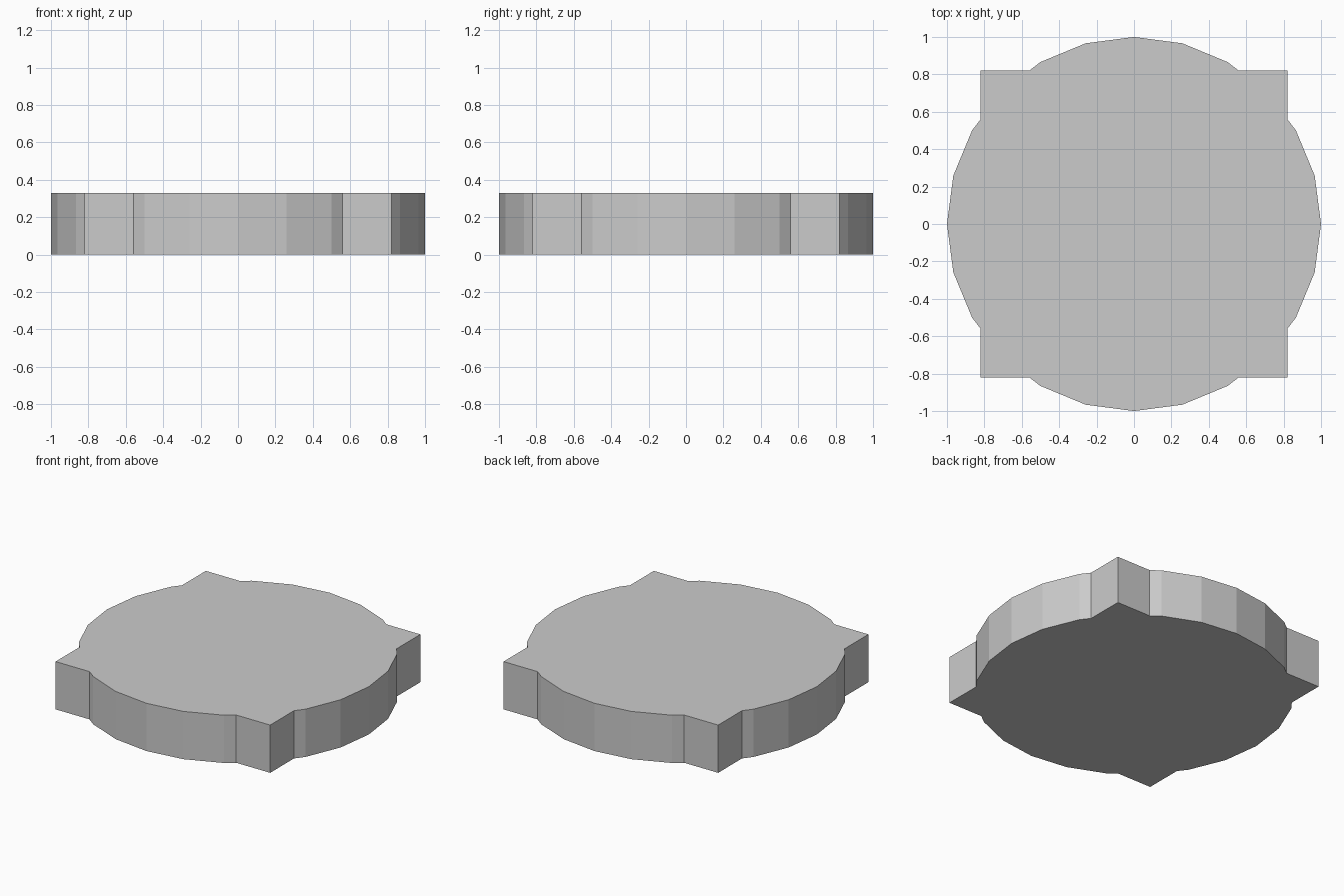
import bpy, bmesh
from math import cos, sin, pi
from mathutils import Matrix, Vector

if "Cube" in bpy.data.objects:
    bpy.data.objects.remove(bpy.data.objects["Cube"])

HEIGHT = 0.33
HALF = 0.82      # half width of the square with the four corners
SIDES = 24       # sides of the round disc, radius 1


def disc_point(i):
    a = 2 * pi * i / SIDES
    return Vector((cos(a), sin(a), 0))


# Where the disc's edge meets the square's side
p, q = disc_point(2), disc_point(3)
cross = p.lerp(q, (p.x - HALF) / (p.x - q.x))

# One quarter of the outline: round edge, square corner, round edge
quarter = [disc_point(0), disc_point(1), disc_point(2), cross,
           Vector((HALF, HALF, 0)), Vector((cross.y, cross.x, 0)),
           disc_point(4), disc_point(5)]

# Repeat the quarter four times and extrude it into a plate
bm = bmesh.new()
verts = [bm.verts.new(Matrix.Rotation(k * pi / 2, 3, 'Z') @ v)
         for k in range(4) for v in quarter]
base = bm.faces.new(verts)
top = bmesh.ops.extrude_face_region(bm, geom=[base], use_keep_orig=True)
bmesh.ops.translate(bm, vec=(0, 0, HEIGHT),
                    verts=[g for g in top["geom"] if isinstance(g, bmesh.types.BMVert)])
bmesh.ops.recalc_face_normals(bm, faces=bm.faces)

mesh = bpy.data.meshes.new("cornered_disc_plate")
bm.to_mesh(mesh)
bm.free()
plate = bpy.data.objects.new("cornered_disc_plate", mesh)
bpy.context.collection.objects.link(plate)
